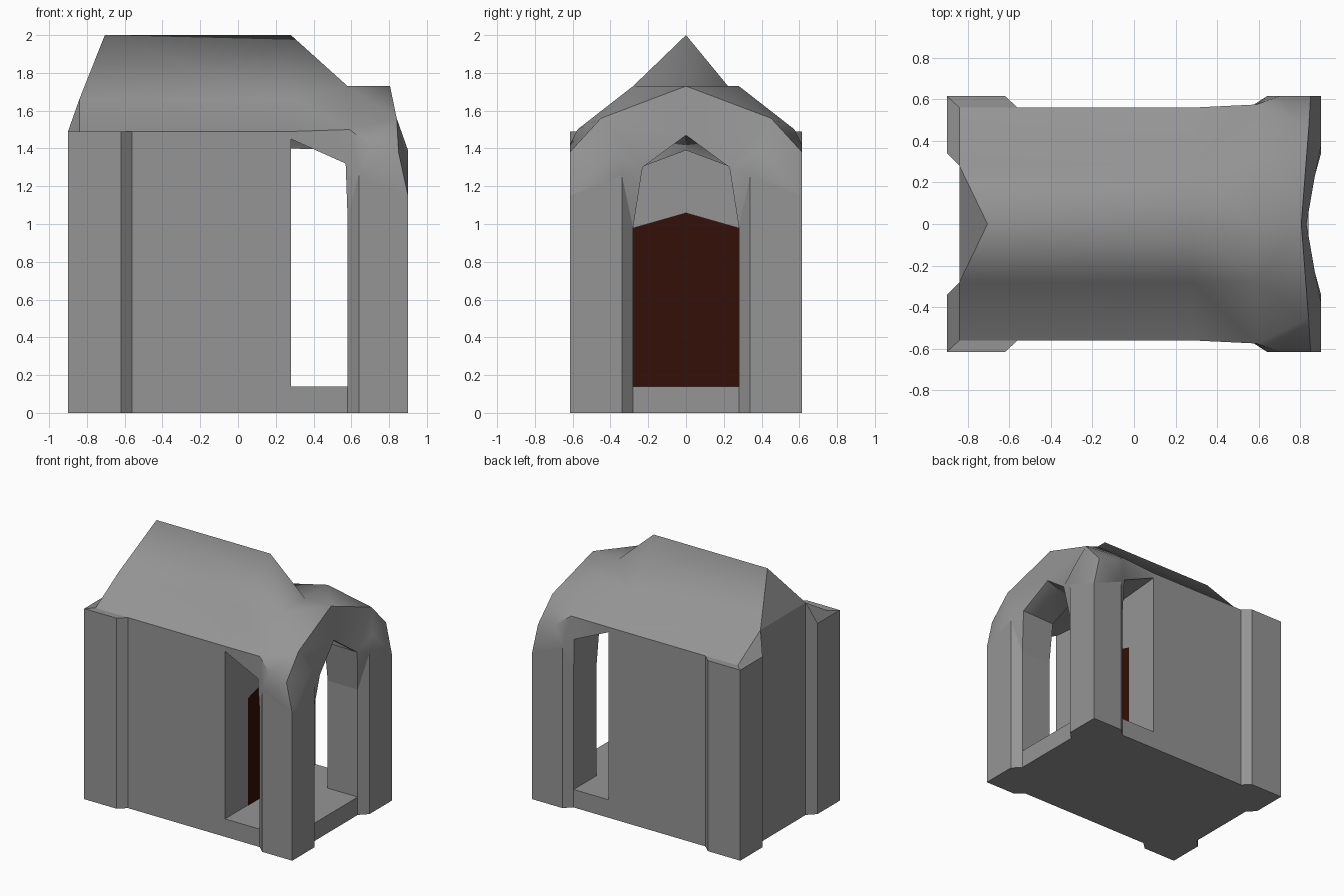
import bpy, bmesh

if "Cube" in bpy.data.objects:
    bpy.data.objects.remove(bpy.data.objects["Cube"])


def material(name, col):
    m = bpy.data.materials.new(name)
    m.diffuse_color = (*col, 1)
    m.use_nodes = True
    m.node_tree.nodes["Principled BSDF"].inputs["Base Color"].default_value = m.diffuse_color
    return m


STONE = material("dark_stone", (.3, .3, .3))
RED = material("dark_red", (.033, .005, .002))


def finish(name, bm, mat=STONE, smooth=False):
    bmesh.ops.remove_doubles(bm, verts=bm.verts, dist=0.0005)
    bmesh.ops.recalc_face_normals(bm, faces=bm.faces)
    if smooth:  # soft slopes and main ridge, crisp arch edges
        for f in bm.faces:
            f.smooth = True
        for e in bm.edges:
            main_ridge = all(v.co.z > 1.99 for v in e.verts)
            e.smooth = main_ridge or (e.is_manifold and e.calc_face_angle() < 0.8)
    me = bpy.data.meshes.new(name)
    bm.to_mesh(me)
    bm.free()
    me.materials.append(mat)
    ob = bpy.data.objects.new(name, me)
    bpy.context.collection.objects.link(ob)
    return ob


def add_face(bm, pts, mirror=True, side=1):
    for s in ((1, -1) if mirror else (side,)):
        bm.faces.new([bm.verts.new((x, y * s, z)) for x, y, z in pts])


def add_walls(bm, path, closed):
    """Walls along a half plan of (x, y, top height), plus the underside."""
    n = len(path)
    for i in range(n if closed else n - 1):
        a, b = path[i], path[(i + 1) % n]
        add_face(bm, [(a[0], a[1], 0), (b[0], b[1], 0), b, a])
    add_face(bm, [(p[0], p[1], 0) for p in path])


# Closed chamber: walls, rear buttresses with sloped caps, and hipped gable
bm = bmesh.new()
add_walls(bm, [(-.84, 0, 1.66), (-.84, .28, 1.66), (-.9, .34, 1.49), (-.9, .615, 1.49),
               (-.62, .615, 1.49), (-.56, .56, 1.49), (.28, .56, 1.49), (.28, 0, 1.49)], False)
ridge, hip, eave = (-.705, 0, 2), (-.84, .28, 1.66), (-.84, .56, 1.49)
add_face(bm, [(-.84, 0, 1.66), hip, ridge])
add_face(bm, [(-.9, .34, 1.49), (-.9, .615, 1.49), eave, hip])
add_face(bm, [(-.9, .615, 1.49), (-.62, .615, 1.49), (-.56, .56, 1.49), eave])
finish("chamber", bm)

# Porch floor
floor = [(.28, 0, .14), (.28, .56, .14), (.58, .56, .14), (.58, .28, .14),
         (.84, .28, .14), (.84, 0, .14)]
bm = bmesh.new()
add_walls(bm, floor, False)
add_face(bm, floor)
finish("porch_floor", bm)

# Front posts
bm = bmesh.new()
add_walls(bm, [(.58, .56, 1.04), (.64, .615, 1.26), (.9, .615, 1.15), (.9, .34, 1.26),
               (.84, .28, .98), (.58, .28, .98)], True)
finish("front_posts", bm)

# Roof: chamber slopes flowing into the porch with its side and front arches
P = dict(
    a=ridge, b=hip, c=eave, A=(.28, 0, 2), B=(.28, .28, 1.66), C=(.28, .56, 1.49),
    D=(.58, 0, 1.73), E=(.58, .28, 1.73), F=(.59, .575, 1.5),
    G=(.805, 0, 1.73), H=(.84, .45, 1.56), I=(.85, .615, 1.38), J=(.7, .615, 1.42),
    K=(.28, .56, 1.45), L=(.64, .615, 1.26), M=(.58, .56, 1.04), N=(.57, .57, 1.32),
    O=(.9, .615, 1.15), Q=(.9, .38, 1.39), R=(.9, .34, 1.26), S=(.84, .28, .98),
    T=(.87, .23, 1.3), U=(.83, 0, 1.47), V=(.58, .28, .98), W=(.58, .24, 1.3),
    X=(.58, 0, 1.39), Y=(.28, 0, 1.4))
bm = bmesh.new()
for f in ("abBA bcCB "                            # chamber slopes
          "BCF BFE DEG EHG EFH FJH JIH "          # porch top
          "CKNF FNLJ NML LOIJ "                   # sides
          "OIQ IHQ OQR HGUT HTQ QTR RTS "         # front
          "UTWX TSVW WVMN XWNK XKY").split():     # underside
    add_face(bm, [P[k] for k in f])
for f, s in (("ABE", -1), ("AED", -1), ("ABD", 1), ("BED", 1)):
    add_face(bm, [P[k] for k in f], False, s)
finish("roof", bm, smooth=True)

# Door with a shallow pointed top
bm = bmesh.new()
add_face(bm, [(.284, -.28, .14), (.284, .28, .14), (.284, .28, .98),
              (.284, 0, 1.06), (.284, -.28, .98)], False)
door = finish("door", bm, RED)
if door.data.polygons[0].normal.x < 0:
    door.data.flip_normals()
